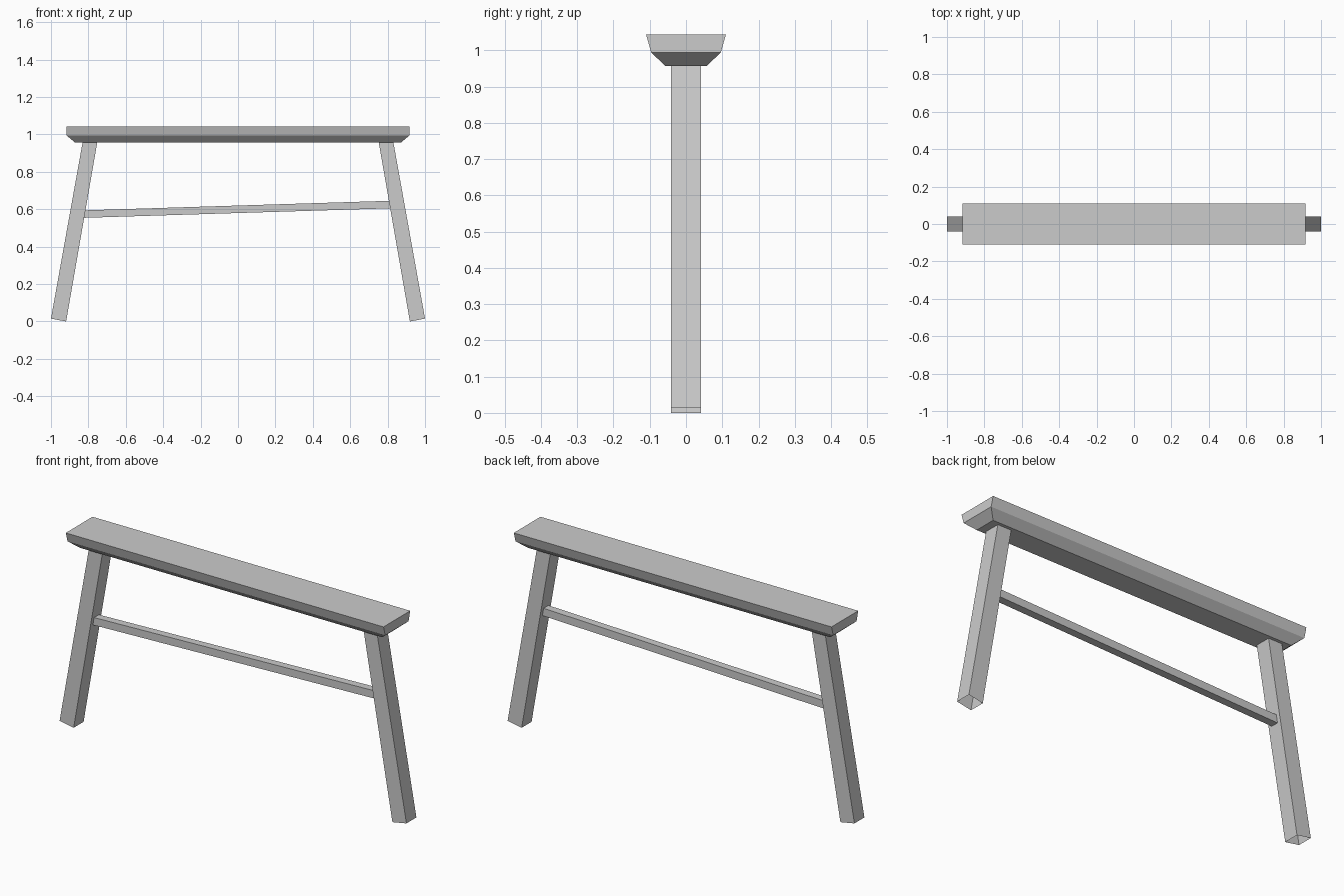
import bpy
import bmesh

if "Cube" in bpy.data.objects:
    bpy.data.objects.remove(bpy.data.objects["Cube"])


def loft(name, rings, cap_start=True, cap_end=True):
    """Join four-point rings into a faceted solid with optional end caps."""
    bm = bmesh.new()
    loops = [[bm.verts.new(p) for p in ring] for ring in rings]
    for a, b in zip(loops, loops[1:]):
        for i in range(4):
            j = (i + 1) % 4
            bm.faces.new((a[i], a[j], b[j], b[i]))
    if cap_start:
        bm.faces.new(loops[0][::-1])
    if cap_end:
        bm.faces.new(loops[-1])
    mesh = bpy.data.meshes.new(name)
    bm.to_mesh(mesh)
    bm.free()
    obj = bpy.data.objects.new(name, mesh)
    bpy.context.collection.objects.link(obj)
    return obj


def rectangle(x, y, z):
    return [(-x, -y, z), (x, -y, z), (x, y, z), (-x, y, z)]


# Seat plank with flared sides and a chamfered underside
loft("seat", [rectangle(0.872, 0.057, 0.957),
              rectangle(0.916, 0.096, 0.994),
              rectangle(0.916, 0.110, 1.043)])


# Splayed legs, open at the foot and tucked into the seat
def leg_ring(outer, inner, side):
    w = 0.041
    (xo, zo), (xi, zi) = outer, inner
    ring = [(xo * side, -w, zo), (xo * side, w, zo),
            (xi * side, w, zi), (xi * side, -w, zi)]
    return ring if side > 0 else ring[::-1]


for name, side in (("left_leg", -1), ("right_leg", 1)):
    leg = loft(name, [leg_ring((1.0, 0.015), (0.919, 0.0), side),
                      leg_ring((0.828, 0.973), (0.752, 0.960), side)],
               cap_start=False)
    leg.data.flip_normals()


# Slightly tilted stretcher rail, its ends cut to the slope of the legs
def rail_ring(x_low, x_high, z_low, z_high):
    w = 0.02
    return [(x_low, -w, z_low), (x_low, w, z_low),
            (x_high, w, z_high), (x_high, -w, z_high)]


rail = loft("stretcher_rail", [rail_ring(-0.825, -0.819, 0.554, 0.594),
                               rail_ring(0.816, 0.810, 0.605, 0.645)])

# Make the closed rail and the legs face outwards
for obj in bpy.data.objects:
    bm = bmesh.new()
    bm.from_mesh(obj.data)
    bmesh.ops.recalc_face_normals(bm, faces=bm.faces)
    bm.to_mesh(obj.data)
    bm.free()
